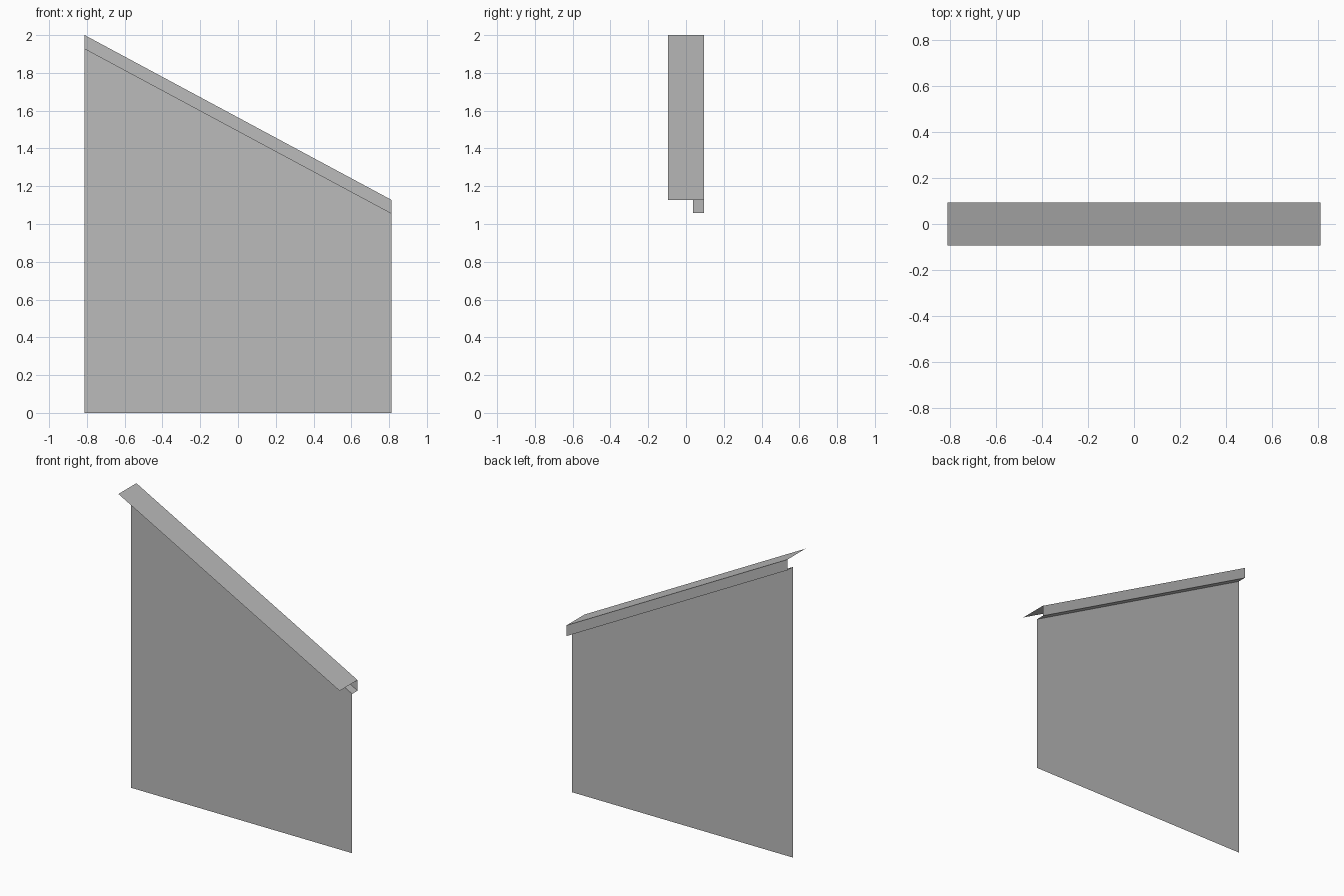
import bpy

cube = bpy.data.objects.get("Cube")
if cube:
    bpy.data.objects.remove(cube, do_unlink=True)

# One flat grey for the whole model
grey = bpy.data.materials.new("plain grey")
grey.use_nodes = True
colour = (0.5, 0.5, 0.5, 1.0)
grey.diffuse_color = colour
grey.node_tree.nodes["Principled BSDF"].inputs["Base Color"].default_value = colour

HALF = 0.812            # half the wall length
HIGH, LOW = 2.0, 1.128  # roof line at the right and left ends
DROP = 0.071            # depth of the fascia
WALL_Y, EDGE_Y = 0.038, 0.094


def sheet(name, start, end):
    """Thin sheet between two edges running the length of the wall.
    Each edge is (y, z at right end, z at left end)."""
    verts = [(-HALF, start[0], start[1]), (HALF, start[0], start[2]),
             (HALF, end[0], end[2]), (-HALF, end[0], end[1])]
    mesh = bpy.data.meshes.new(name)
    mesh.from_pydata(verts, [], [(0, 1, 2, 3)])
    mesh.materials.append(grey)
    obj = bpy.data.objects.new(name, mesh)
    bpy.context.collection.objects.link(obj)
    return obj


# Edges shared by neighbouring sheets
base = (WALL_Y, 0, 0)
wall_top = (WALL_Y, HIGH - DROP, LOW - DROP)
fascia_foot = (EDGE_Y, HIGH - DROP, LOW - DROP)
roof_back = (EDGE_Y, HIGH, LOW)
roof_front = (-EDGE_Y, HIGH, LOW)

# Wall, then the folded trim along its sloping top
sheet("wall_panel", base, wall_top)
sheet("soffit_strip", fascia_foot, wall_top)
sheet("back_fascia", roof_back, fascia_foot)
sheet("roof_strip", roof_front, roof_back)
